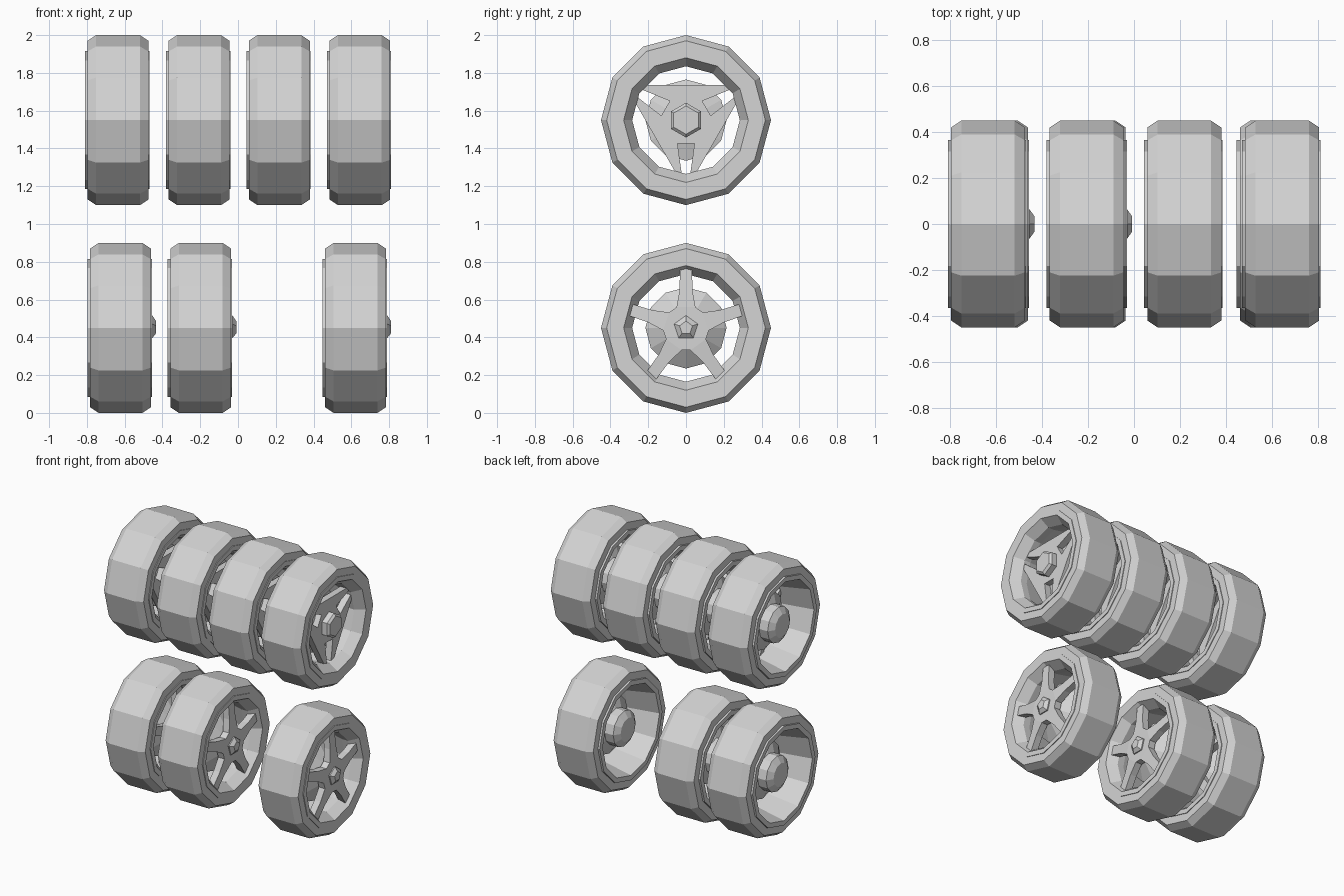
import bpy
import bmesh
from math import sin, cos, tau, radians

if "Cube" in bpy.data.objects:
    bpy.data.objects.remove(bpy.data.objects["Cube"], do_unlink=True)

grey = bpy.data.materials.new("plain_grey")
grey.use_nodes = True
grey.diffuse_color = (0.66, 0.66, 0.66, 1)
grey.node_tree.nodes["Principled BSDF"].inputs["Base Color"].default_value = grey.diffuse_color


def lathe(bm, profile, sides, closed=False):
    """Spin (x, radius) points round the x axis, first corner at the top."""
    rings = []
    for i in range(sides):
        a = tau * i / sides
        rings.append([bm.verts.new((x, r * sin(a), r * cos(a))) for x, r in profile])
    n = len(profile)
    for i in range(sides):
        here, after = rings[i], rings[(i + 1) % sides]
        for j in range(n if closed else n - 1):
            k = (j + 1) % n
            bm.faces.new((here[j], here[k], after[k], after[j]))
    if not closed:
        bm.faces.new([ring[0] for ring in rings])
        bm.faces.new([ring[-1] for ring in rings])


def arm_point(r, s, angle):
    """Turn distance along an arm and offset across it into (y, z)."""
    return r * sin(angle) + s * cos(angle), r * cos(angle) - s * sin(angle)


def plate(bm, points, depth):
    """Extrude a front outline of (x, y, z) points backwards."""
    front = [bm.verts.new(p) for p in points]
    back = [bm.verts.new((x - depth, y, z)) for x, y, z in points]
    bm.faces.new(front)
    bm.faces.new(back[::-1])
    for i in range(len(front)):
        k = (i + 1) % len(front)
        bm.faces.new((front[i], back[i], back[k], front[k]))


def finish(bm, name):
    bmesh.ops.recalc_face_normals(bm, faces=bm.faces)
    mesh = bpy.data.meshes.new(name)
    bm.to_mesh(mesh)
    bm.free()
    mesh.materials.append(grey)
    return mesh


def lathe_mesh(name, profile, sides, closed=False):
    bm = bmesh.new()
    lathe(bm, profile, sides, closed)
    return finish(bm, name)


# Tyre and rim rings
tyre = lathe_mesh("tyre", [(-.161, .34), (-.161, .42), (-.116, .45), (.116, .45),
                           (.161, .42), (.161, .34)], 12, True)
rim = lathe_mesh("rim", [(-.175, .365), (.166, .365), (.166, .33), (.10, .285),
                         (.05, .285), (-.175, .33)], 12, True)

# Stepped hub behind the spokes
hub_back = [(.03, .215), (0, .215), (-.05, .13), (-.12, .13), (-.15, .085)]
upper_hub = lathe_mesh("upper_hub", [(.06, .10)] + hub_back, 12)
lower_hub = lathe_mesh("lower_hub", [(.13, .07)] + hub_back, 12)

# Three slotted arms joined in one triangular plate
bm = bmesh.new()
outline = []
for i in range(3):
    angle = radians(60 + 120 * i)
    for r, s in [(.295, -.045), (.29, -.022), (.125, -.045),
                 (.125, .045), (.29, .022), (.295, .045)]:
        outline.append((.095, *arm_point(r, s, angle)))
plate(bm, outline, .05)
upper_spokes = finish(bm, "upper_spokes")

# Five sloping spokes round a flat centre
bm = bmesh.new()
centre = []
for i in range(5):
    angle = tau * i / 5
    spoke = []
    for r, s in [(.11, -.05), (.2, -.034), (.315, -.032),
                 (.315, .032), (.2, .034), (.11, .05)]:
        spoke.append((.16 - .09 * (r - .11), *arm_point(r, s, angle)))
    plate(bm, spoke, .05)
    centre += [spoke[0], spoke[-1]]
plate(bm, centre, .05)
lower_spokes = finish(bm, "lower_spokes")

# Centre caps
upper_cap = lathe_mesh("upper_cap", [(.09, .092), (.135, .092), (.15, .075)], 6)
lower_cap = lathe_mesh("lower_cap", [(.15, .066), (.168, .066), (.188, .036)], 5)

# Wheels in two rows
rows = [
    ("upper", 1.55, [-.635, -.206, .219, .645], [upper_hub, upper_spokes, upper_cap]),
    ("lower", .45, [-.622, -.197, .622], [lower_hub, lower_spokes, lower_cap]),
]
for row, z, places, centre_parts in rows:
    for number, x in enumerate(places, 1):
        for mesh in [tyre, rim] + centre_parts:
            part = mesh.name.split("_")[-1]
            obj = bpy.data.objects.new(f"{row}_wheel_{number}_{part}", mesh)
            obj.location = (x, 0, z)
            bpy.context.scene.collection.objects.link(obj)
